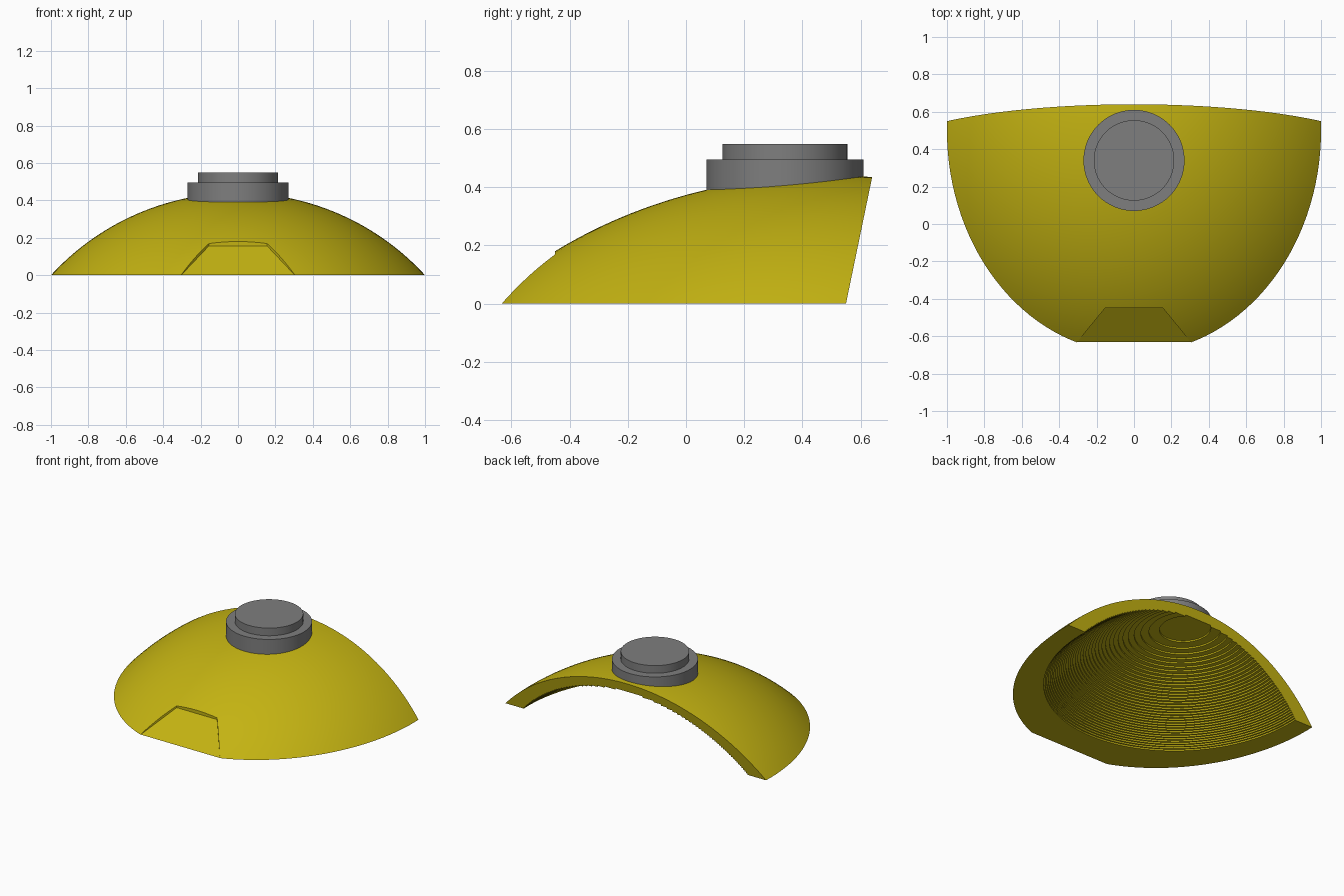
import bpy, bmesh, math
from mathutils import Vector

if "Cube" in bpy.data.objects:
    bpy.data.objects.remove(bpy.data.objects["Cube"])


def material(name, rgb):
    m = bpy.data.materials.new(name)
    m.diffuse_color = (*rgb, 1)
    m.use_nodes = True
    m.node_tree.nodes["Principled BSDF"].inputs["Base Color"].default_value = m.diffuse_color
    return m


YELLOW = material("olive yellow", (0.55, 0.45, 0.006))
GREY = material("mid grey", (0.21, 0.21, 0.21))


def finish(bm, name, mat):
    bmesh.ops.recalc_face_normals(bm, faces=bm.faces)
    me = bpy.data.meshes.new(name)
    bm.to_mesh(me)
    bm.free()
    me.materials.append(mat)
    ob = bpy.data.objects.new(name, me)
    bpy.context.collection.objects.link(ob)
    return ob


def revolve(profile, y0, y_scale=1.0, n=128):
    """Closed solid from (radius, z) points, listed bottom to top."""
    bm = bmesh.new()
    rings = [[bm.verts.new((r * math.cos(2 * math.pi * i / n),
                            y0 + y_scale * r * math.sin(2 * math.pi * i / n), z))
              for i in range(n)] for r, z in profile]
    for a, b in zip(rings, rings[1:]):
        for i in range(n):
            j = (i + 1) % n
            bm.faces.new((a[i], a[j], b[j], b[i]))
    bm.faces.new(rings[0][::-1])
    bm.faces.new(rings[-1])
    return bm


def smooth(ob, angle=30):
    bpy.ops.object.select_all(action='DESELECT')
    ob.select_set(True)
    bpy.context.view_layer.objects.active = ob
    bpy.ops.object.shade_smooth_by_angle(angle=math.radians(angle))


def cut(ob, cutter):
    mod = ob.modifiers.new("cut", 'BOOLEAN')
    mod.operation = 'DIFFERENCE'
    mod.solver = 'EXACT'
    mod.object = cutter
    bpy.context.view_layer.objects.active = ob
    bpy.ops.object.modifier_apply(modifier=mod.name)
    bpy.data.objects.remove(cutter, do_unlink=True)


# Domed shell: ellipsoid cap, sliced by a leaning plane at the back
R, ZC = 1.356, -0.916
edge = math.asin(1 / R)
angles = [edge * (1 - i / 32) for i in range(32)] + [0.004]
bm = revolve([(R * math.sin(a), max(0, ZC + R * math.cos(a))) for a in angles], 0.5, 1.19)
cutres = bmesh.ops.bisect_plane(bm, geom=bm.verts[:] + bm.edges[:] + bm.faces[:],
                                plane_co=(0, 0.55, 0),
                                plane_no=Vector((0, 0.435, -0.09)).normalized(),
                                clear_outer=True)
bmesh.ops.holes_fill(bm, edges=[e for e in bm.edges if e.is_boundary], sides=0)
shell = finish(bm, "domed_shell", YELLOW)

# Hollow underside in fine terraces
top, rim, steps = 0.373, 0.86, 36
ri = rim * rim / (2 * top) + top / 2
stairs = [(rim, -0.05)]
for i in range(1, steps + 1):
    z = top * i / steps
    r_next = math.sqrt(max(0.0004, ri * ri - (z + ri - top) ** 2))
    stairs += [(stairs[-1][0], z), (r_next, z)]
cut(shell, finish(revolve(stairs, 0.5, 1.08, 96), "hollow_cutter", YELLOW))

# Sunken flat panel at the front, with upright walls
bm = bmesh.new()
plan = [(-0.40, -0.75), (0.40, -0.75), (0.155, -0.45), (-0.155, -0.45)]
low = [bm.verts.new((x, y, (y + 0.632) * 0.863)) for x, y in plan]
high = [bm.verts.new((x, y, 0.5)) for x, y in plan]
bm.faces.new(low)
bm.faces.new(high)
for i in range(4):
    j = (i + 1) % 4
    bm.faces.new((low[i], low[j], high[j], high[i]))
cut(shell, finish(bm, "panel_cutter", YELLOW))
smooth(shell, 20)

# Two-tier round cap on top
cap = finish(revolve([(0.27, 0.385), (0.27, 0.495), (0.215, 0.495), (0.215, 0.548)], 0.34),
             "round_cap", GREY)
smooth(cap)
